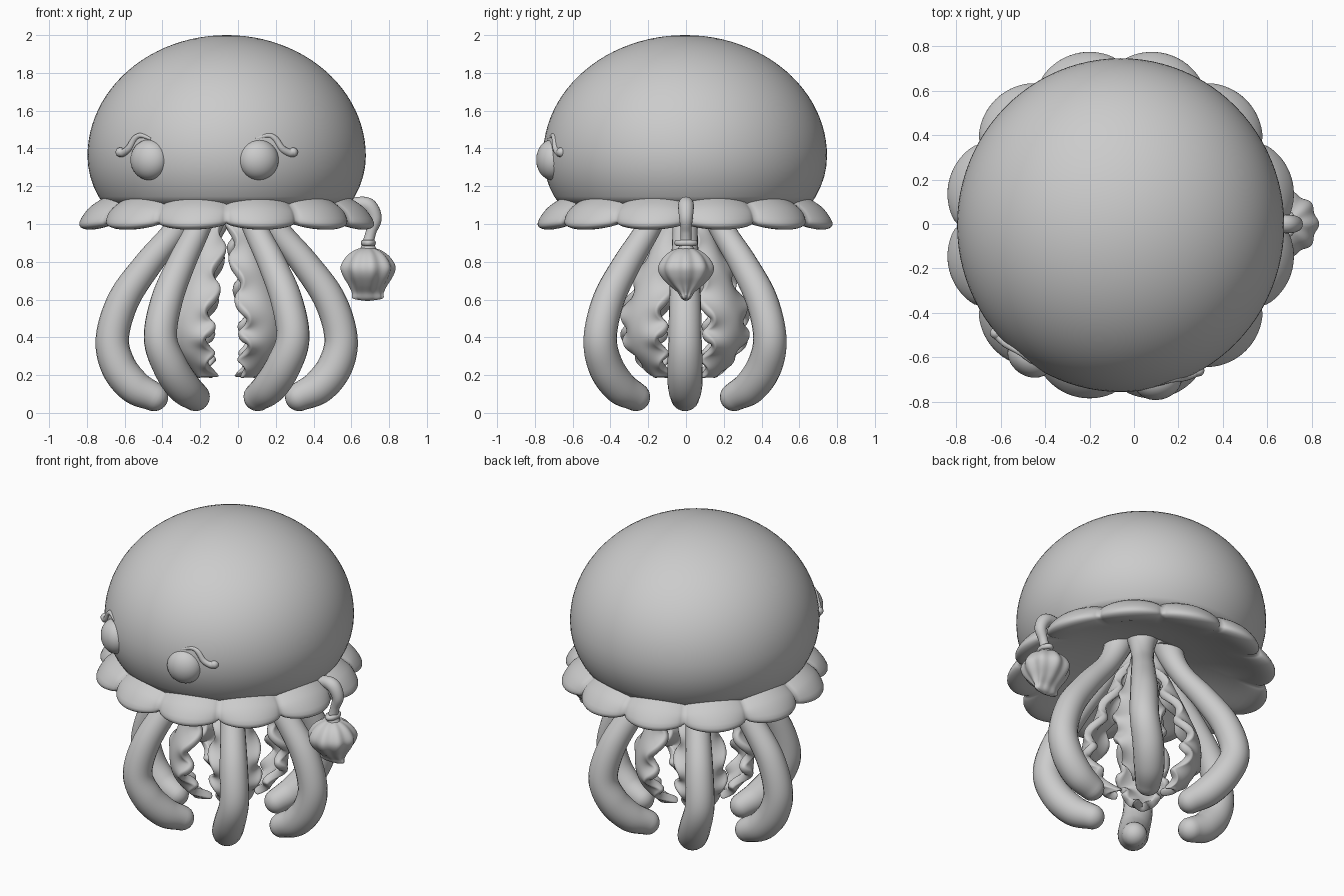
import bpy, bmesh, math
from math import sin, cos, pi, sqrt, radians
from mathutils import Vector

old = bpy.data.objects.get("Cube")
if old:
    bpy.data.objects.remove(old, do_unlink=True)

grey = bpy.data.materials.new("clay grey")
grey.use_nodes = True
grey.diffuse_color = (0.6, 0.6, 0.6, 1)
grey.node_tree.nodes["Principled BSDF"].inputs["Base Color"].default_value = (0.6, 0.6, 0.6, 1)

CENTRE = Vector((-0.06, -0.005, 0))


def sheet(name, rows, wrap=True, caps=False, loop=False):
    """Skin a list of point rows into one smooth mesh."""
    bm = bmesh.new()
    grid = [[bm.verts.new(p) for p in row] for row in rows]
    n = len(rows[0])
    pairs = list(zip(grid, grid[1:])) + ([(grid[-1], grid[0])] if loop else [])
    for a, b in pairs:
        for i in range(n if wrap else n - 1):
            j = (i + 1) % n
            bm.faces.new((a[i], a[j], b[j], b[i]))
    if caps:
        bm.faces.new(grid[0])
        bm.faces.new(grid[-1])
    bmesh.ops.remove_doubles(bm, verts=bm.verts, dist=0.0002)
    bmesh.ops.recalc_face_normals(bm, faces=bm.faces)
    mesh = bpy.data.meshes.new(name)
    bm.to_mesh(mesh)
    bm.free()
    mesh.shade_smooth()
    mesh.materials.append(grey)
    ob = bpy.data.objects.new(name, mesh)
    bpy.context.collection.objects.link(ob)
    return ob


def spline(pts, steps=8):
    """Catmull-Rom samples through tuples of any size."""
    pts = [Vector(p) for p in pts]
    ext = [2 * pts[0] - pts[1]] + pts + [2 * pts[-1] - pts[-2]]
    out = []
    for a, b, c, d in zip(ext, ext[1:], ext[2:], ext[3:]):
        for k in range(steps):
            t = k / steps
            out.append(0.5 * (2 * b + (c - a) * t + (2 * a - 5 * b + 4 * c - d) * t * t
                              + (3 * b - a - 3 * c + d) * t ** 3))
    return out + [pts[-1]]


def tube(name, pts, side, sides=20):
    """Round-ended tube through (x, y, z, radius) points."""
    s = spline(pts)
    end, before = s[-1], s[-2]
    way = (end.xyz - before.xyz).normalized()
    for k in range(1, 7):
        a = k / 6 * pi / 2
        s.append(Vector((*(end.xyz + way * end.w * sin(a)), end.w * cos(a))))
    rows = []
    for i, p in enumerate(s):
        t = (s[min(i + 1, len(s) - 1)].xyz - s[max(i - 1, 0)].xyz).normalized()
        u = (side - t * side.dot(t)).normalized()
        v = t.cross(u)
        rows.append([p.xyz + (u * cos(q) + v * sin(q)) * p.w
                     for q in (2 * pi * j / sides for j in range(sides))])
    return sheet(name, rows, caps=True)


def polar(r, angle, z):
    return CENTRE + Vector((r * cos(angle), r * sin(angle), z))


# Bell: domed outside, tucked rim and hollow underneath
profile = [(0.742 * sin(a), 1.36 + 0.64 * cos(a)) for a in (k / 24 * pi / 2 for k in range(25))]
profile += [(0.742 * cos(a), 1.36 - 0.55 * sin(a)) for a in (0.1, 0.2, 0.3, 0.4, 0.5)]
profile += [(0.56, 1.13), (0.3, 1.16), (0, 1.17)]
sheet("bell", [[CENTRE + Vector((r * cos(q) * 0.993, r * sin(q) * 1.013, z))
                for q in (2 * pi * j / 96 for j in range(96))] for r, z in profile])

# Skirt: twelve drooping scallops whose underside rises into the hollow
rows = []
for j in range(240):
    q = 2 * pi * j / 240
    s = abs(sin(6 * q)) ** 0.65
    section = [(0.64, 1.12 + 0.03 * s), (0.69, 1.085 + 0.04 * s), (0.72 + 0.03 * s, 1.055 + 0.025 * s),
               (0.728 + 0.07 * s, 1.02 - 0.012 * s), (0.715 + 0.065 * s, 1.005 - 0.03 * s),
               (0.68 + 0.03 * s, 1.005 - 0.03 * s), (0.58, 1.03), (0.4, 1.095), (0.15, 1.155)]
    rows.append([polar(p.x, q, p.y) for p in spline(section, 3)])
sheet("scalloped_skirt", rows, loop=True)

# Six outer tentacles; the diagonal ones curl inward and toward front or back
path = [(0.17, 1.2, 0.11), (0.2, 1.09, 0.077), (0.275, 0.96, 0.067), (0.415, 0.79, 0.075),
        (0.545, 0.6, 0.084), (0.605, 0.4, 0.088), (0.575, 0.25, 0.093), (0.49, 0.14, 0.091),
        (0.385, 0.085, 0.076)]
for k, deg in enumerate((0, 52, 128, 180, 232, 308)):
    a = radians(deg)
    lean = (0, 1, -1)[k % 3]
    pts = []
    for r, z, w in path:
        low = max(0, 0.38 - z) / 0.3
        inward = (0.035 * r / 0.6 + 0.055 * low) * abs(lean)
        pts.append((*polar(r - inward, a + lean * 0.1 * low, z), w))
    tube(f"tentacle_{k + 1}", pts, Vector((-sin(a), cos(a), 0)))

# Four ruffled inner arms, leaf shaped
spine = spline([(0.06, 1.17), (0.15, 0.95), (0.25, 0.72), (0.33, 0.5), (0.31, 0.34), (0.19, 0.2)], 16)
for k, deg in enumerate((48, 132, 228, 312)):
    a = radians(deg)
    out, tang = Vector((cos(a), sin(a), 0)), Vector((-sin(a), cos(a), 0))
    rows = []
    for i, p in enumerate(spine):
        t = i / (len(spine) - 1)
        wide = 0.035 + 0.11 * sin(pi * t ** 1.4)
        row = []
        for j in range(17):
            u = j / 8 - 1
            phase = 2 * pi * 5.5 * t + (1.6 if u > 0 else 0)
            ruffle = 0.035 * abs(u) ** 2.5 * sin(phase)
            reach = wide * u * (1 + 0.14 * u * u * cos(phase))
            row.append(CENTRE + out * (p.x + ruffle - 0.05 * u * u) + tang * reach
                       + Vector((0, 0, p.y)))
        rows.append(row)
    arm = sheet(f"ruffled_arm_{k + 1}", rows, wrap=False)
    solid = arm.modifiers.new("thickness", "SOLIDIFY")
    solid.thickness, solid.offset = 0.05, 0
    soft = arm.modifiers.new("soft_edges", "SUBSURF")
    soft.levels = soft.render_levels = 1


# Eyes with curled lashes, set on the bell surface
def on_bell(angle, z, lift=0):
    return polar(0.742 * sqrt(max(0, 1 - ((z - 1.36) / 0.6) ** 2)) + lift, angle, z)


for name, deg, way in (("left", -76.5, 1), ("right", -124.5, -1)):
    a = radians(deg)
    out, tang, up = Vector((cos(a), sin(a), 0)), Vector((-sin(a), cos(a), 0)), Vector((0, 0, 1))
    mid = on_bell(a, 1.34, -0.02)
    rows = []
    for i in range(17):
        b = pi * i / 16
        rows.append([mid + out * 0.085 * cos(b) + (tang * cos(q) + up * sin(q)) * 0.108 * sin(b)
                     for q in (2 * pi * j / 32 for j in range(32))])
    sheet(f"{name}_eye", rows)
    lash = [(-0.02, 1.45, 0.008), (0.05, 1.468, 0.013), (0.09, 1.45, 0.017),
            (0.125, 1.4, 0.019), (0.165, 1.378, 0.021), (0.19, 1.38, 0.026)]
    tube(f"{name}_lash", [(*on_bell(a + way * d / 0.742, z, 0.002), w) for d, z, w in lash], out, 12)

# Hanging charm: hook, collar and ribbed shell
hook = [(0.55, 1.08, 0.035), (0.62, 1.105, 0.036), (0.69, 1.095, 0.042), (0.725, 1.03, 0.036),
        (0.705, 0.96, 0.028), (0.69, 0.9, 0.032), (0.69, 0.85, 0.05)]
tube("charm_hook", [(x, 0, z, w) for x, z, w in hook], Vector((0, 1, 0)))

collar = []
for i in range(32):
    q = 2 * pi * i / 32
    collar.append([Vector((0.69 + (0.025 + 0.015 * cos(b)) * cos(q), (0.045 + 0.017 * cos(b)) * sin(q),
                           0.9 + 0.017 * sin(b))) for b in (2 * pi * j / 10 for j in range(10))])
sheet("charm_collar", collar, loop=True)

outline = spline([(0, 0.88, 1), (0.06, 0.865, 1), (0.11, 0.83, 1), (0.142, 0.775, 1), (0.13, 0.725, 1),
                  (0.1, 0.675, 0.85), (0.082, 0.635, 0.5), (0.076, 0.605, 0.3), (0, 0.592, 0.3)], 4)
rows = []
for p in outline:
    row = []
    for j in range(80):
        q = 2 * pi * j / 80
        r = p.x * (1 + 0.05 * cos(9 * q))
        row.append(Vector((0.685 + r * cos(q), r * sin(q) * p.z, p.y)))
    rows.append(row)
sheet("charm_shell", rows)
